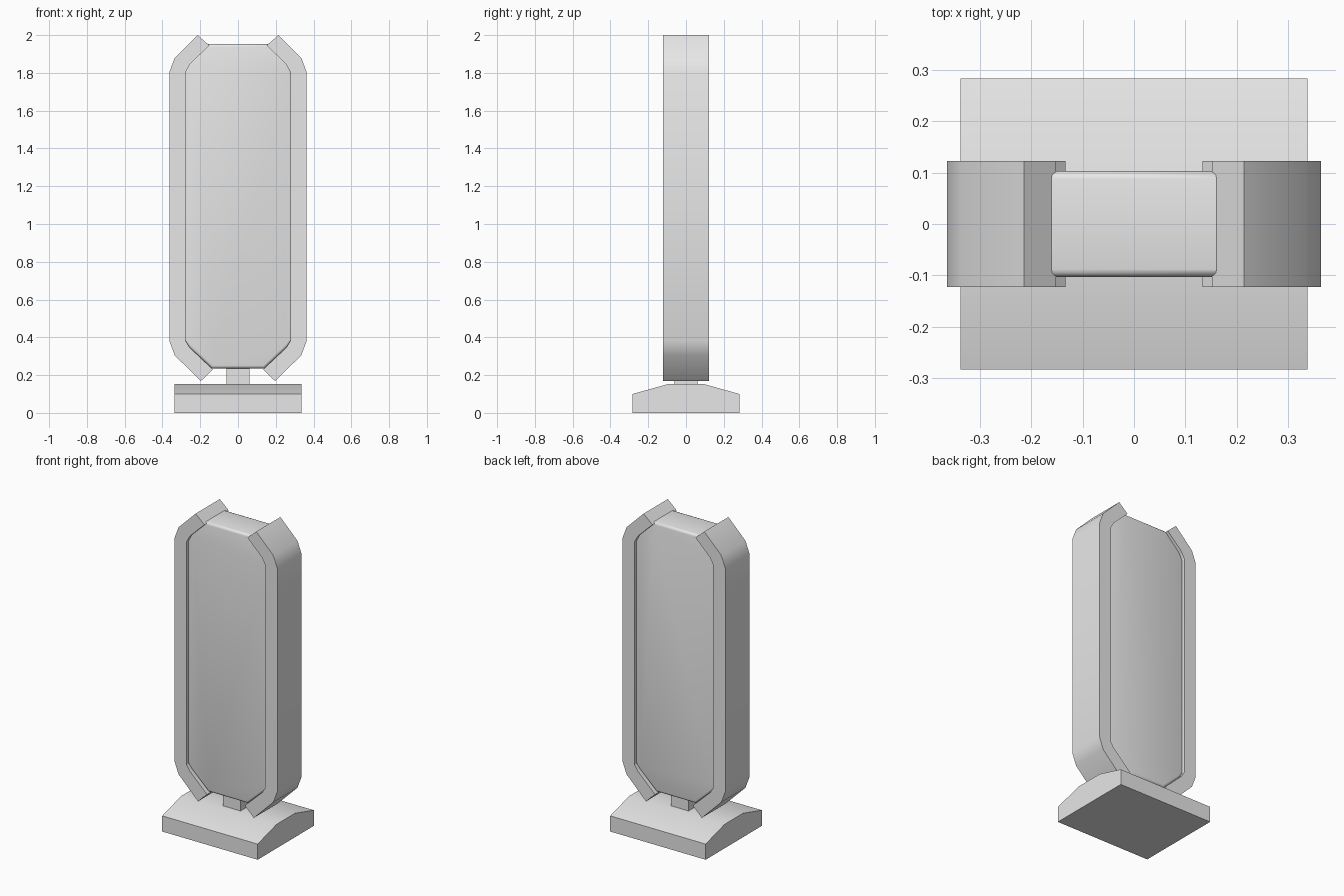
import bpy, bmesh, math
from mathutils import Vector

cube = bpy.data.objects.get("Cube")
if cube:
    bpy.data.objects.remove(cube, do_unlink=True)

grey = bpy.data.materials.new("light grey")
grey.use_nodes = True
grey.diffuse_color = (0.8, 0.8, 0.8, 1)
grey.node_tree.nodes["Principled BSDF"].inputs["Base Color"].default_value = (0.8, 0.8, 0.8, 1)


def prism(name, profile, axis, half, bevel=0):
    """Extrude an outline (horizontal, z) symmetrically along x or y."""
    bm = bmesh.new()
    side = Vector((1, 0, 0)) if axis == "x" else Vector((0, 1, 0))
    across = Vector((0, 1, 0)) if axis == "x" else Vector((1, 0, 0))
    up = Vector((0, 0, 1))
    verts = [bm.verts.new(across * h + up * z - side * half) for h, z in profile]
    cap = bm.faces.new(verts)
    geom = bmesh.ops.extrude_face_region(bm, geom=[cap])["geom"]
    bmesh.ops.translate(bm, vec=side * half * 2,
                        verts=[v for v in geom if isinstance(v, bmesh.types.BMVert)])
    if bevel:
        # Round only the rims around the two broad faces
        rims = [e for e in bm.edges
                if abs((e.verts[0].co - e.verts[1].co).dot(side)) < half]
        bmesh.ops.bevel(bm, geom=rims, offset=bevel, segments=3,
                        profile=0.5, affect="EDGES")
    bmesh.ops.recalc_face_normals(bm, faces=bm.faces[:])
    mesh = bpy.data.meshes.new(name)
    bm.to_mesh(mesh)
    bm.free()
    mesh.materials.append(grey)
    obj = bpy.data.objects.new(name, mesh)
    bpy.context.collection.objects.link(obj)
    bpy.ops.object.select_all(action="DESELECT")
    obj.select_set(True)
    bpy.context.view_layer.objects.active = obj
    bpy.ops.object.shade_smooth_by_angle(angle=math.radians(32))
    return obj


def mirrored(half):
    return half + [(-x, z) for x, z in reversed(half)]


# Base with a gently sloped top
prism("base", mirrored([(0.283, 0), (0.283, 0.1), (0.093, 0.153)]), "x", 0.337)

# Short neck between base and panel
prism("neck", mirrored([(0.062, 0.14), (0.062, 0.26)]), "y", 0.062)

# Panel with clipped corners and rounded rims
panel = [(0.14, 0.236), (0.262, 0.35), (0.286, 0.385),
         (0.286, 1.80), (0.262, 1.85), (0.16, 1.953)]
prism("panel", mirrored(panel), "y", 0.103, bevel=0.015)

# Bent side rails gripping the panel
rail = [(0.197, 0.168), (0.335, 0.305), (0.363, 0.38),
        (0.363, 1.805), (0.335, 1.88), (0.214, 2.0),
        (0.152, 1.945), (0.255, 1.845), (0.277, 1.805),
        (0.277, 0.38), (0.255, 0.345), (0.133, 0.23)]
for label, sign in (("left", 1), ("right", -1)):
    prism(label + "_rail", [(sign * x, z) for x, z in rail], "y", 0.122)
